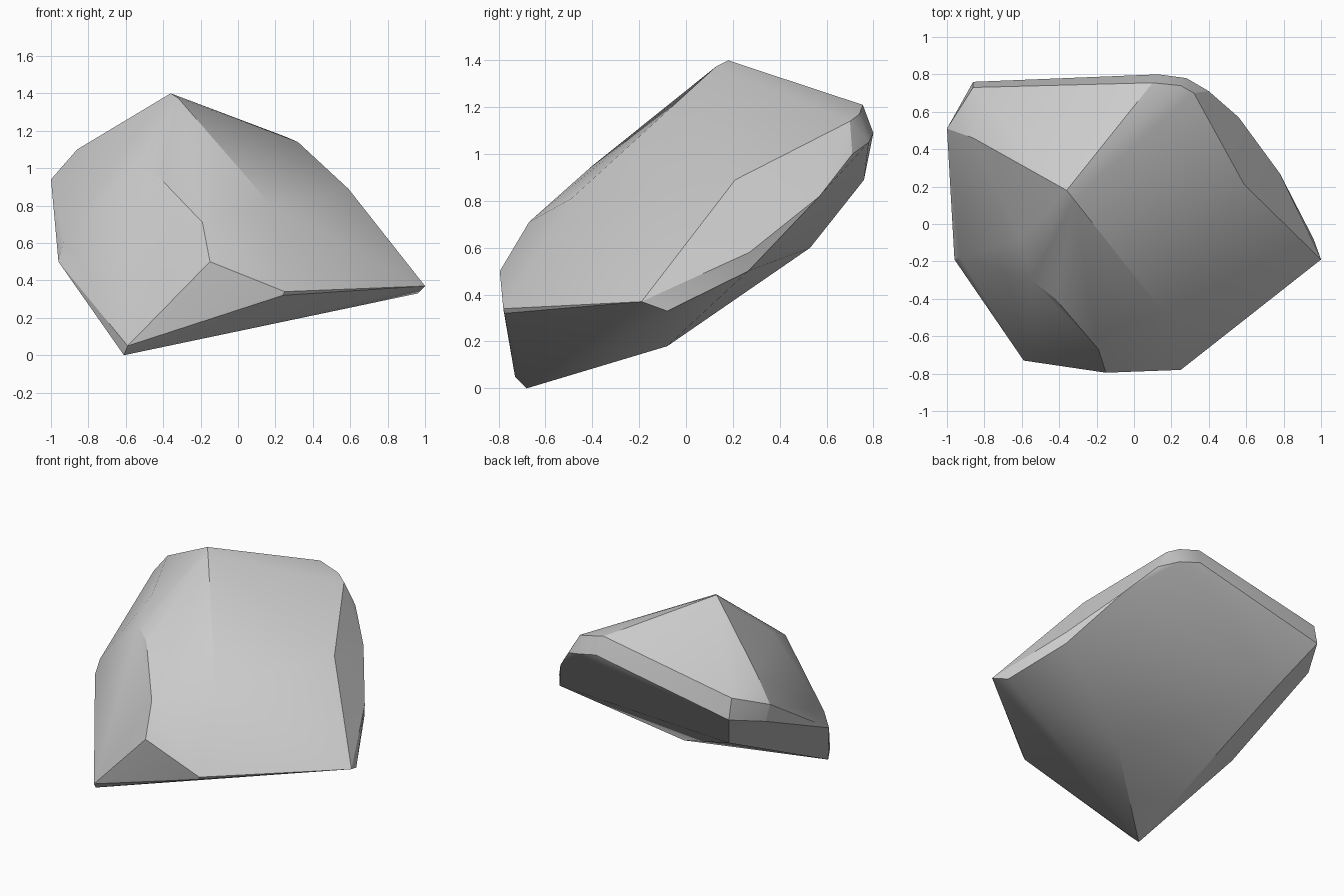
import bpy, bmesh, math

if "Cube" in bpy.data.objects:
    bpy.data.objects.remove(bpy.data.objects["Cube"])

# Corner points of the boulder, grouped by region
crest = [(-.36, .18, 1.4), (-.32, .13, 1.375), (-.6, -.08, 1.11), (-.86, .46, 1.1)]
left_end = [(-1, .51, .94), (-.98, .53, .825), (-.96, -.19, .5), (-.93, -.18, .61),
            (-.82, -.21, .72), (-.86, .73, 1.03), (-.86, .76, .89)]
front = [(-.55, -.3, .99), (-.42, -.4, .95), (-.19, -.67, .71), (-.15, -.795, .5),
         (.25, -.78, .34), (.24, -.775, .32), (.17, -.49, .81)]
right_end = [(.59, .21, .89), (1, -.19, .37), (.96, -.08, .33), (.95, -.07, .36)]
underside = [(-.59, -.73, .05), (-.61, -.68, 0), (.07, -.08, .18), (-.7, .53, .6)]
# Rounded back-right edge, upper and lower arcs
back_edge = [(.1, .755, 1.21), (.25, .74, 1.17), (.32, .7, 1.14),
             (.13, .8, 1.09), (.28, .78, 1.05), (.4, .71, 1), (.56, .57, .82),
             (.78, .27, .58), (.78, .265, .5)]

# Wrap a convex skin around the corners
bm = bmesh.new()
for p in crest + left_end + front + right_end + underside + back_edge:
    bm.verts.new(p)
bmesh.ops.convex_hull(bm, input=bm.verts[:])
bmesh.ops.delete(bm, geom=[v for v in bm.verts if not v.link_faces], context='VERTS')
bmesh.ops.recalc_face_normals(bm, faces=bm.faces[:])
mesh = bpy.data.meshes.new("boulder")
bm.to_mesh(mesh)
bm.free()
boulder = bpy.data.objects.new("boulder", mesh)
bpy.context.collection.objects.link(boulder)

# Soften only the shallow facets
bpy.context.view_layer.objects.active = boulder
boulder.select_set(True)
bpy.ops.object.shade_smooth_by_angle(angle=math.radians(25))
